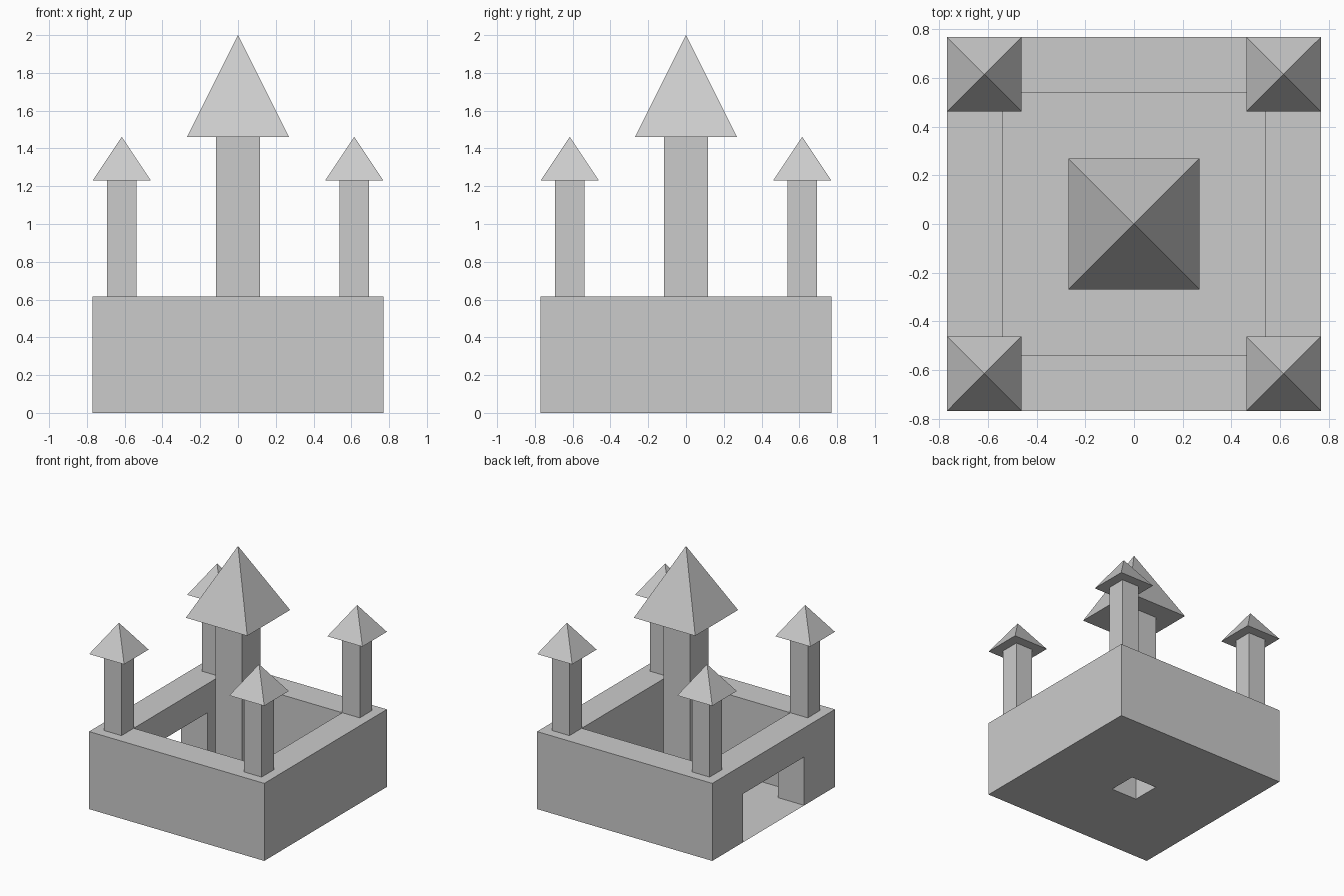
import bpy, bmesh

if "Cube" in bpy.data.objects:
    bpy.data.objects.remove(bpy.data.objects["Cube"])

U = 1 / 13  # the whole model sits on this module


def finish(name, bm):
    me = bpy.data.meshes.new(name)
    bm.to_mesh(me)
    bm.free()
    ob = bpy.data.objects.new(name, me)
    bpy.context.collection.objects.link(ob)
    return ob


def ring(bm, cx, cy, half, z):
    return [bm.verts.new(((cx + sx * half) * U, (cy + sy * half) * U, z * U))
            for sx, sy in ((-1, -1), (1, -1), (1, 1), (-1, 1))]


def skin(bm, a, b):
    for i in range(4):
        j = (i + 1) % 4
        bm.faces.new((a[i], a[j], b[j], b[i]))


def spire(name, cx, cy, half, z0, z1, roof_half, z2):
    # square shaft, overhanging eave and pyramid roof as one hollow shell
    bm = bmesh.new()
    foot = ring(bm, cx, cy, half, z0)
    neck = ring(bm, cx, cy, half, z1)
    eave = ring(bm, cx, cy, roof_half, z1)
    skin(bm, foot, neck)
    skin(bm, neck, eave)
    tip = bm.verts.new((cx * U, cy * U, z2 * U))
    for i in range(4):
        bm.faces.new((eave[i], eave[(i + 1) % 4], tip))
    return finish(name, bm)


# Courtyard walls: a square ring with an open middle
bm = bmesh.new()
outer_low, outer_top = ring(bm, 0, 0, 10, 0), ring(bm, 0, 0, 10, 8)
inner_top, inner_low = ring(bm, 0, 0, 7, 8), ring(bm, 0, 0, 7, 0)
loops = [outer_low, outer_top, inner_top, inner_low]
for k in range(4):
    skin(bm, loops[k], loops[(k + 1) % 4])
walls = finish("walls", bm)

# Gateway cut through the left wall
bm = bmesh.new()
bmesh.ops.create_cube(bm, size=1)
for v in bm.verts:
    v.co = ((v.co.x * 5 - 8.5) * U, v.co.y * 10 * U, (v.co.z * 7 + 1.5) * U)
cutter = finish("gate_cutter", bm)
cutter.hide_render = True
cutter.hide_viewport = True
cut = walls.modifiers.new("gate", 'BOOLEAN')
cut.operation = 'DIFFERENCE'
cut.solver = 'EXACT'
cut.object = cutter

# Thin floor, open under the central tower, running out through the gate
bm = bmesh.new()
skin(bm, ring(bm, 0, 0, 1.5, 0), ring(bm, 0, 0, 7, 0))
bm.faces.new([bm.verts.new((x * U, y * U, 0))
              for x, y in ((-10, -5), (-10, 5), (-7, 5), (-7, -5))])
finish("floor", bm)

# Central tower and four corner turrets
spire("central_tower", 0, 0, 1.5, 0, 19, 3.5, 26)
for x, side in ((-8, "left"), (8, "right")):
    for y, end in ((-8, "front"), (8, "back")):
        spire(f"turret_{end}_{side}", x, y, 1, 8, 16, 2, 19)
